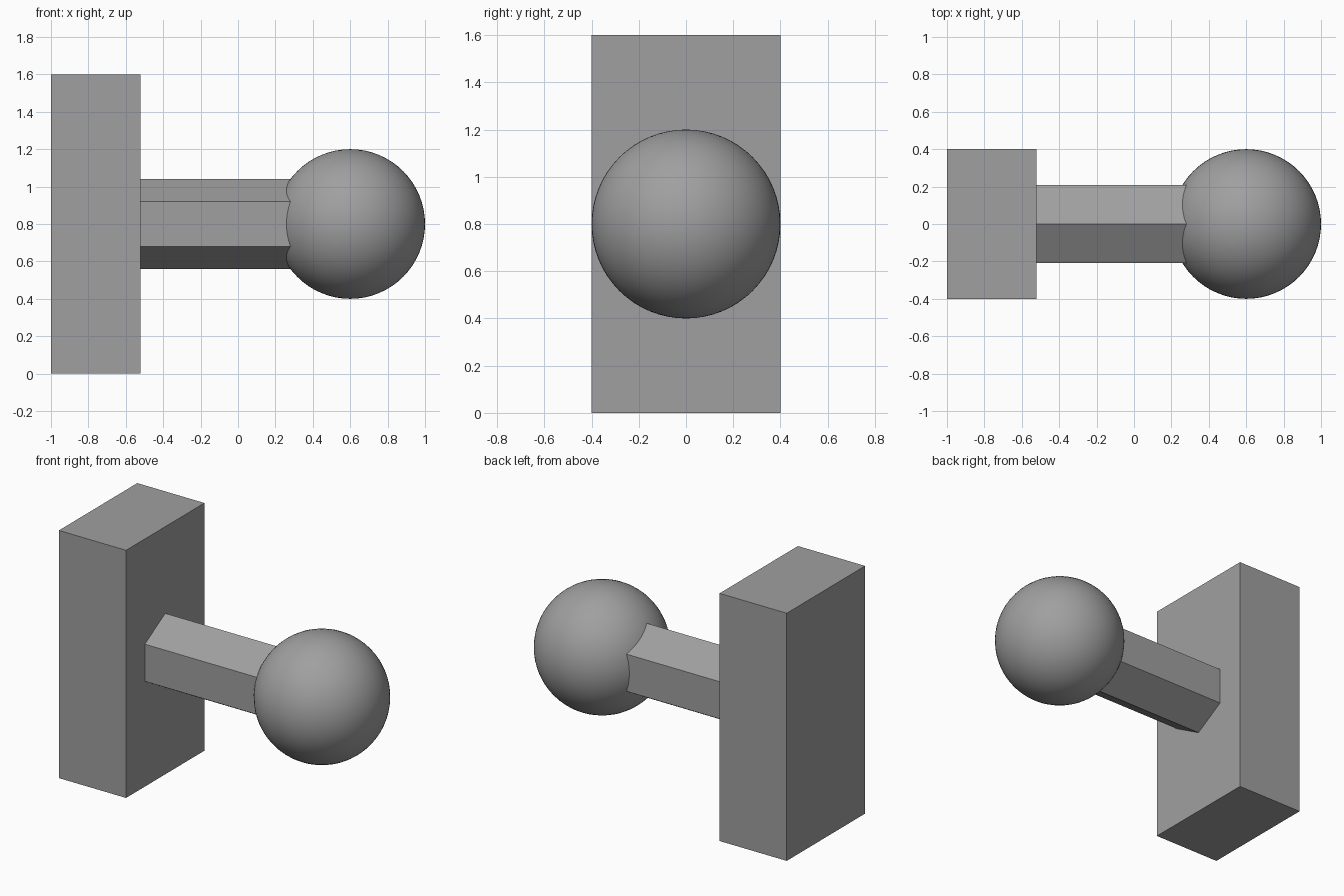
import bpy
import math

if "Cube" in bpy.data.objects:
    bpy.data.objects.remove(bpy.data.objects["Cube"])

grey = bpy.data.materials.new("plain_grey")
grey.diffuse_color = (0.35, 0.35, 0.35, 1.0)
grey.use_nodes = True
grey.node_tree.nodes["Principled BSDF"].inputs["Base Color"].default_value = grey.diffuse_color


def finish(name):
    """Name the active object and give it the grey material."""
    obj = bpy.context.object
    obj.name = name
    obj.data.materials.append(grey)
    return obj


# Upright rectangular block
bpy.ops.mesh.primitive_cube_add(size=1, location=(-0.76, 0, 0.8))
block = finish("end_block")
block.scale = (0.48, 0.8, 1.6)
bpy.ops.object.transform_apply(location=False, rotation=False, scale=True)

# Hexagonal shaft, corner up, running from the block into the ball
start, end = -0.52, 0.4
bpy.ops.mesh.primitive_cylinder_add(
    vertices=6, radius=0.24, depth=end - start,
    location=((start + end) / 2, 0, 0.8))
shaft = finish("hex_shaft")
# Put two opposite corners on the local x axis, then lay the shaft along x
corner = shaft.data.vertices[0].co
shaft.rotation_euler = (0, math.pi / 2, 0)
if abs(corner.x) < 0.23:
    for v in shaft.data.vertices:
        v.co.x, v.co.y = -v.co.y, v.co.x

# Smooth ball
bpy.ops.mesh.primitive_uv_sphere_add(
    segments=64, ring_count=32, radius=0.4, location=(0.6, 0, 0.8))
finish("ball")
bpy.ops.object.shade_smooth()
